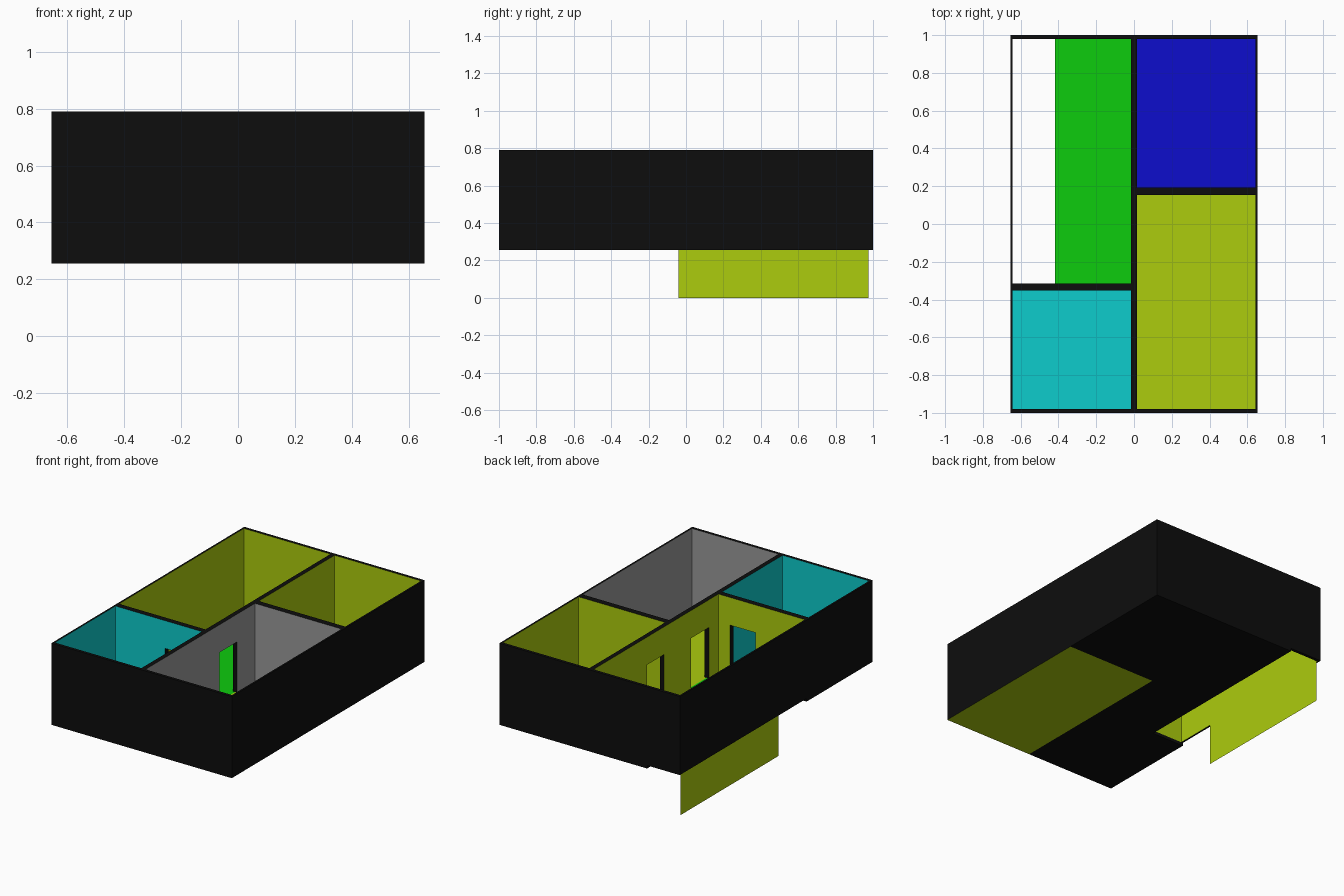
import bpy
import bmesh

default = bpy.data.objects.get("Cube")
if default:
    bpy.data.objects.remove(default, do_unlink=True)


def material(name, colour):
    mat = bpy.data.materials.new(name)
    mat.use_nodes = True
    mat.diffuse_color = (*colour, 1)
    bsdf = next(n for n in mat.node_tree.nodes if n.type == 'BSDF_PRINCIPLED')
    bsdf.inputs["Base Color"].default_value = (*colour, 1)
    bsdf.inputs["Roughness"].default_value = 0.8
    return mat


LOW, HIGH = 0.004, 0.604
MATS = {
    "black": material("black", (LOW, LOW, LOW)),
    "yellow": material("yellow green", (0.413, HIGH, LOW)),
    "grey": material("grey", (0.32, 0.32, 0.32)),
    "cyan": material("cyan", (LOW, HIGH, HIGH)),
    "blue": material("blue", (LOW, LOW, HIGH)),
    "green": material("green", (LOW, HIGH, LOW)),
}
KEYS = list(MATS)

# Main levels and wall lines
X, Y = 0.655, 1.0
TX, TY = 0.012, 0.02            # outer wall thickness
BASE, FLOOR, DOOR, TOP = 0.255, 0.275, 0.608, 0.79
MID = 0.015                     # half thickness of the long partition
CROSS_L = (-0.352, -0.315)      # cross wall on the -x side
CROSS_R = (0.154, 0.194)        # cross wall on the +x side
STAIR_X = -0.418                # edge of the stair opening


def make_object(name, bm):
    mesh = bpy.data.meshes.new(name)
    bm.to_mesh(mesh)
    bm.free()
    for mat in MATS.values():
        mesh.materials.append(mat)
    obj = bpy.data.objects.new(name, mesh)
    bpy.context.scene.collection.objects.link(obj)
    return obj


def add_box(bm, xs, ys, zs, axis, neg="black", pos="black"):
    """Black box whose two faces across the given axis take a colour."""
    made = bmesh.ops.create_cube(bm, size=1)["verts"]
    for v in made:
        v.co = [r[0] if c < 0 else r[1] for c, r in zip(v.co, (xs, ys, zs))]
    bm.normal_update()
    for f in {f for v in made for f in v.link_faces}:
        n = f.normal[axis]
        colour = neg if n < -0.5 else pos if n > 0.5 else "black"
        f.material_index = KEYS.index(colour)


def wall(name, axis, across, runs):
    """Runs along a wall: (start, end, negative colour, positive colour, bottom)."""
    bm = bmesh.new()
    for start, end, neg, pos, bottom in runs:
        along = (start, end)
        xs, ys = (across, along) if axis == 0 else (along, across)
        add_box(bm, xs, ys, (bottom, TOP), axis, neg, pos)
    return make_object(name, bm)


# Floors, leaving the stair opening free
def floor(name, xs, ys, top, under="black"):
    bm = bmesh.new()
    add_box(bm, xs, ys, (BASE, FLOOR), 2, under, top)
    return make_object(name, bm)


floor("front_left_room_floor", (0, X), (-Y, 0.174), "yellow", "yellow")
floor("back_left_room_floor", (0, X), (0.174, Y), "blue")
floor("front_right_room_floor", (-X, 0), (-Y, CROSS_L[1]), "cyan")
floor("hall_floor", (STAIR_X, 0), (CROSS_L[1], Y), "green")

# Outer walls, black outside and coloured towards each room
IY = Y - TY
wall("front_wall", 1, (-Y, -IY), [
    (-X, 0, "black", "cyan", FLOOR),
    (0, X, "black", "grey", FLOOR)])
wall("back_wall", 1, (IY, Y), [(-X, X, "yellow", "black", FLOOR)])
wall("left_wall", 0, (X - TX, X), [
    (-IY, 0.174, "grey", "black", FLOOR),
    (0.174, IY, "yellow", "black", FLOOR)])
wall("right_wall", 0, (-X, TX - X), [
    (-IY, -0.334, "black", "cyan", FLOOR),
    (-0.334, IY, "black", "yellow", FLOOR)])

# Long partition with two doorways
wall("long_partition", 0, (-MID, MID), [
    (-IY, -0.334, "cyan", "grey", FLOOR),
    (-0.334, -0.215, "yellow", "grey", FLOOR),
    (-0.215, -0.03, "yellow", "grey", DOOR),
    (-0.03, 0.174, "yellow", "grey", FLOOR),
    (0.174, 0.25, "yellow", "yellow", FLOOR),
    (0.25, 0.425, "yellow", "yellow", DOOR),
    (0.425, IY, "yellow", "yellow", FLOOR)])

# Cross partitions, one with a doorway
wall("right_cross_partition", 1, CROSS_L, [
    (TX - X, -0.283, "cyan", "yellow", FLOOR),
    (-0.283, -0.098, "cyan", "yellow", DOOR),
    (-0.098, -MID, "cyan", "yellow", FLOOR)])
wall("left_cross_partition", 1, CROSS_R, [
    (MID, X - TX, "grey", "yellow", FLOOR)])

# Stairwell side sheet hanging below the hall
bm = bmesh.new()
corners = [(-0.04, 0), (0.975, 0), (0.975, FLOOR), (-0.04, FLOOR)]
sheet = bm.faces.new([bm.verts.new((TX - X, y, z)) for y, z in corners])
sheet.material_index = KEYS.index("yellow")
make_object("stairwell_panel", bm)
